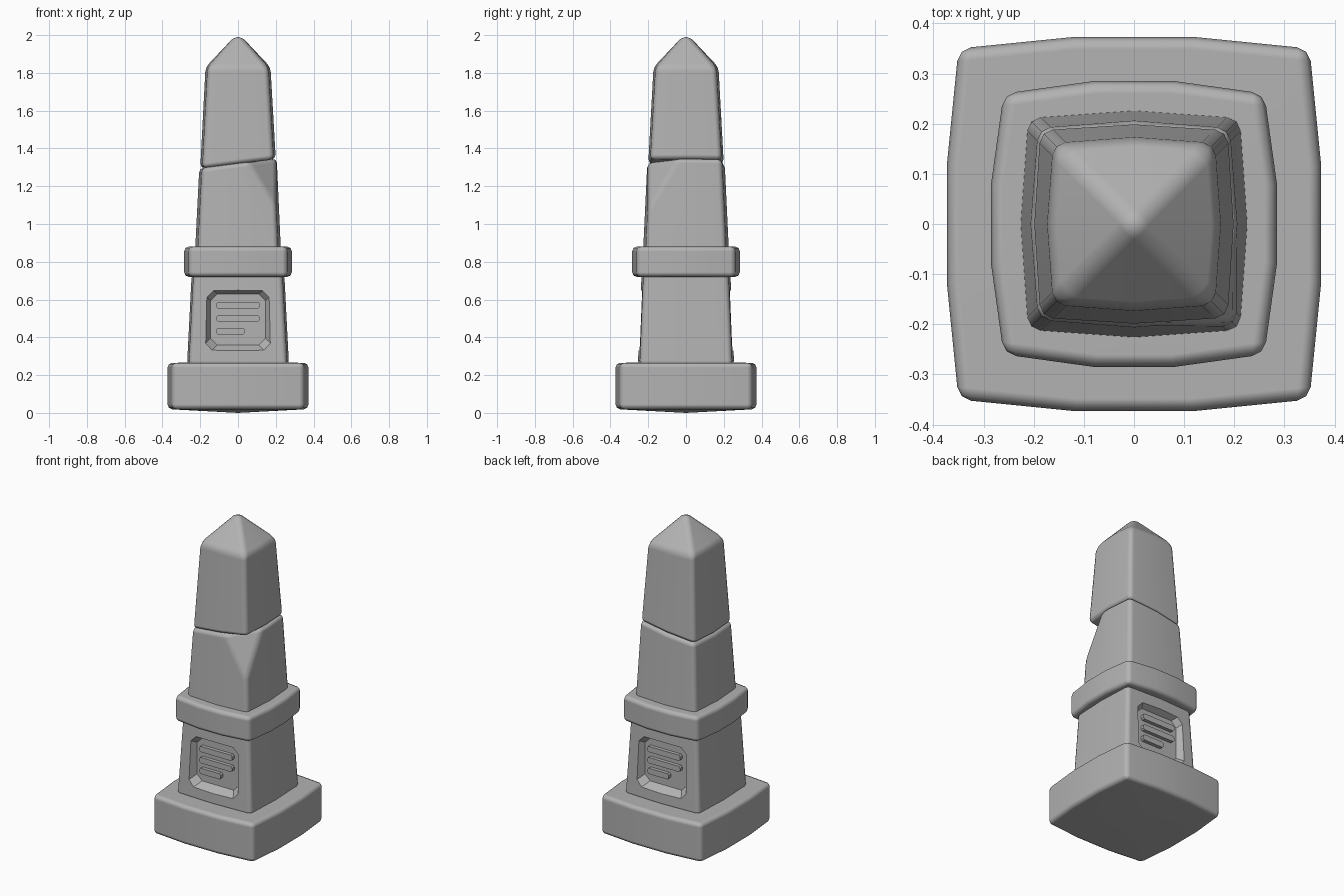
import bpy, bmesh, math
from mathutils import Vector

cube = bpy.data.objects.get("Cube")
if cube:
    bpy.data.objects.remove(cube)

stone = bpy.data.materials.new("grey_stone")
GREY = (0.45, 0.45, 0.45, 1)
stone.diffuse_color = GREY
stone.use_nodes = True
stone.node_tree.nodes["Principled BSDF"].inputs["Base Color"].default_value = GREY


def outline(hx, hy, mid, bulge):
    """Square with slightly bowed sides, counter-clockwise."""
    steps = [-mid, mid] if mid else [0]
    pts = []
    for k in range(4):
        a, b = (hx, hy) if k % 2 == 0 else (hy, hx)
        side = [(a, -b)] + [(a + bulge, s) for s in steps]
        turn = [lambda x, y: (x, y), lambda x, y: (-y, x),
                lambda x, y: (-x, -y), lambda x, y: (y, -x)][k]
        pts += [turn(x, y) for x, y in side]
    return pts


def finish(name, bm, bevel=0):
    bmesh.ops.recalc_face_normals(bm, faces=bm.faces)
    mesh = bpy.data.meshes.new(name)
    bm.to_mesh(mesh)
    bm.free()
    mesh.materials.append(stone)
    ob = bpy.data.objects.new(name, mesh)
    bpy.context.collection.objects.link(ob)
    bpy.context.view_layer.objects.active = ob
    if bevel:
        mesh.shade_smooth()
        mod = ob.modifiers.new("Soft edges", 'BEVEL')
        mod.width = bevel
        mod.segments = 2
        mod.limit_method = 'ANGLE'
        mod.angle_limit = math.radians(32)
        mod.harden_normals = True
        bpy.ops.object.modifier_apply(modifier=mod.name)
    return ob


def block(name, rings, bottom, top, mid=0, bulge=0.015, bevel=0.025, cut=None):
    """Loft rings (z, half x, half y, tilt); close with centre points."""
    bm = bmesh.new()
    loops = [[bm.verts.new((x, y, z + tilt * x)) for x, y in outline(hx, hy, mid, bulge)]
             for z, hx, hy, tilt in rings]
    n = len(loops[0])
    for lo, hi in zip(loops, loops[1:]):
        for i in range(n):
            j = (i + 1) % n
            bm.faces.new((lo[i], lo[j], hi[j], hi[i]))
    for loop, z in ((loops[0], bottom), (loops[-1], top)):
        tip = bm.verts.new((0, 0, z))
        for i in range(n):
            bm.faces.new((loop[i], loop[(i + 1) % n], tip))
    if cut:
        a, b, c = map(Vector, cut)
        normal = (b - a).cross(c - a)
        if normal.x < 0:
            normal.negate()
        bmesh.ops.bisect_plane(bm, geom=bm.verts[:] + bm.edges[:] + bm.faces[:],
                               plane_co=a, plane_no=normal, clear_outer=True)
        bmesh.ops.holes_fill(bm, edges=[e for e in bm.edges if e.is_boundary])
    return finish(name, bm, bevel)


def prism(name, sections, chamfer, side, bevel=0):
    """Chamfered rectangles (x0, x1, z0, z1, y) joined along y; side -1 front, 1 back."""
    bm = bmesh.new()
    loops = []
    for x0, x1, z0, z1, y in sections:
        c = chamfer
        pts = [(x0 + c, z0), (x1 - c, z0), (x1, z0 + c), (x1, z1 - c),
               (x1 - c, z1), (x0 + c, z1), (x0, z1 - c), (x0, z0 + c)]
        loops.append([bm.verts.new((-side * x, side * y, z)) for x, z in pts])
    for lo, hi in zip(loops, loops[1:]):
        for i in range(8):
            bm.faces.new((lo[i], lo[i - 1], hi[i - 1], hi[i]))
    bm.faces.new(loops[0])
    bm.faces.new(loops[-1])
    return finish(name, bm, bevel)


# Stacked masonry
block("base", [(0.02, 0.35, 0.35, 0), (0.265, 0.35, 0.35, 0)], 0, 0.268, mid=0.12, bulge=0.023)
pedestal = block("pedestal", [(0.25, 0.26, 0.245, 0), (0.74, 0.235, 0.225, 0)], 0.25, 0.74, bulge=0.01)
block("collar", [(0.72, 0.26, 0.26, 0), (0.88, 0.26, 0.26, 0)], 0.72, 0.885, mid=0.08, bulge=0.025)
TILT = 0.125
block("lower_shaft", [(0.86, 0.212, 0.212, 0), (1.322, 0.19, 0.19, TILT)], 0.86, 1.322,
      cut=[(0.19, -0.19, 1.12), (0.06, -0.2, 1.32), (0.2, -0.05, 1.34)])
block("upper_shaft", [(1.318, 0.188, 0.188, TILT), (1.83, 0.16, 0.16, 0)], 1.318, 2.012, bulge=0.012)

# Recessed panels with raised bars, front and back
for side, label in ((-1, "front"), (1, "back")):
    cutter = prism("panel_cutter", [(-0.195, 0.195, 0.31, 0.675, 0.29),
                                    (-0.175, 0.175, 0.33, 0.655, 0.25),
                                    (-0.145, 0.145, 0.36, 0.63, 0.2)], 0.035, side)
    cutter.hide_render = True
    bpy.context.view_layer.objects.active = pedestal
    mod = pedestal.modifiers.new("Panel recess", 'BOOLEAN')
    mod.operation = 'DIFFERENCE'
    mod.solver = 'EXACT'
    mod.object = cutter
    bpy.ops.object.modifier_apply(modifier=mod.name)
    bpy.data.objects.remove(cutter)
    for i, (right, z) in enumerate(((0.115, 0.57), (0.115, 0.5), (0.035, 0.432))):
        prism(f"{label}_bar_{i + 1}", [(-0.115, right, z - 0.018, z + 0.018, 0.19),
                                       (-0.115, right, z - 0.018, z + 0.018, 0.222)], 0.009, side)
